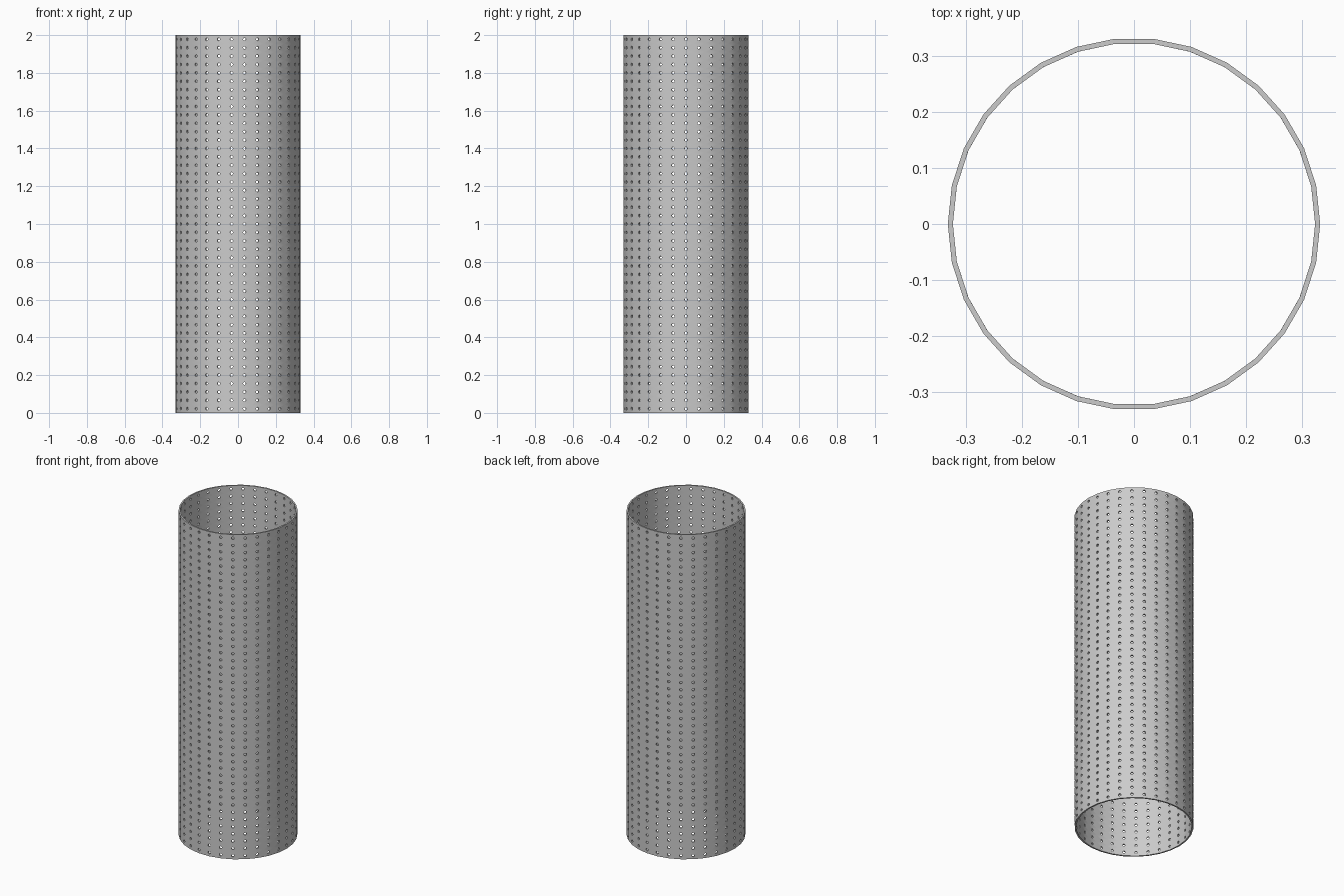
import bpy, bmesh
from math import pi, sin, cos

if "Cube" in bpy.data.objects:
    bpy.data.objects.remove(bpy.data.objects["Cube"])

COLS, ROWS = 30, 45
R, HEIGHT, WALL, HOLE = 0.332, 2.0, 0.009, 0.008
STEP = 2 * pi / COLS
CELL = HEIGHT / ROWS
# Cell border: corners and edge midpoints, counter-clockwise
BORDER = [(1, 0), (1, 1), (0, 1), (-1, 1), (-1, 0), (-1, -1), (0, -1), (1, -1)]


def on_tube(col, da, z):
    """Point on the faceted tube; facet corners lie on the hole columns."""
    r = R * cos(STEP / 2) / cos(STEP / 2 - abs(da))
    a = col * STEP + da
    return (r * cos(a), r * sin(a), z)


# Perforated sheet: one ring of quads around each hole
bm = bmesh.new()
for c in range(COLS):
    for row in range(ROWS):
        zc = (row + 0.5) * CELL
        outer = [bm.verts.new(on_tube(c, u * STEP / 2, zc + v * CELL / 2))
                 for u, v in BORDER]
        inner = [bm.verts.new(on_tube(c, HOLE / R * cos(k * pi / 4),
                                      zc + HOLE * sin(k * pi / 4)))
                 for k in range(8)]
        for k in range(8):
            n = (k + 1) % 8
            bm.faces.new((outer[k], outer[n], inner[n], inner[k]))
bmesh.ops.remove_doubles(bm, verts=bm.verts, dist=1e-4)

mesh = bpy.data.meshes.new("perforated_tube")
bm.to_mesh(mesh)
bm.free()
tube = bpy.data.objects.new("perforated_tube", mesh)
bpy.context.collection.objects.link(tube)

# Wall thickness, inwards
solid = tube.modifiers.new("wall", 'SOLIDIFY')
solid.thickness = WALL
solid.offset = -1
bpy.context.view_layer.objects.active = tube
tube.select_set(True)
bpy.ops.object.modifier_apply(modifier="wall")
bpy.ops.object.shade_smooth_by_angle()
